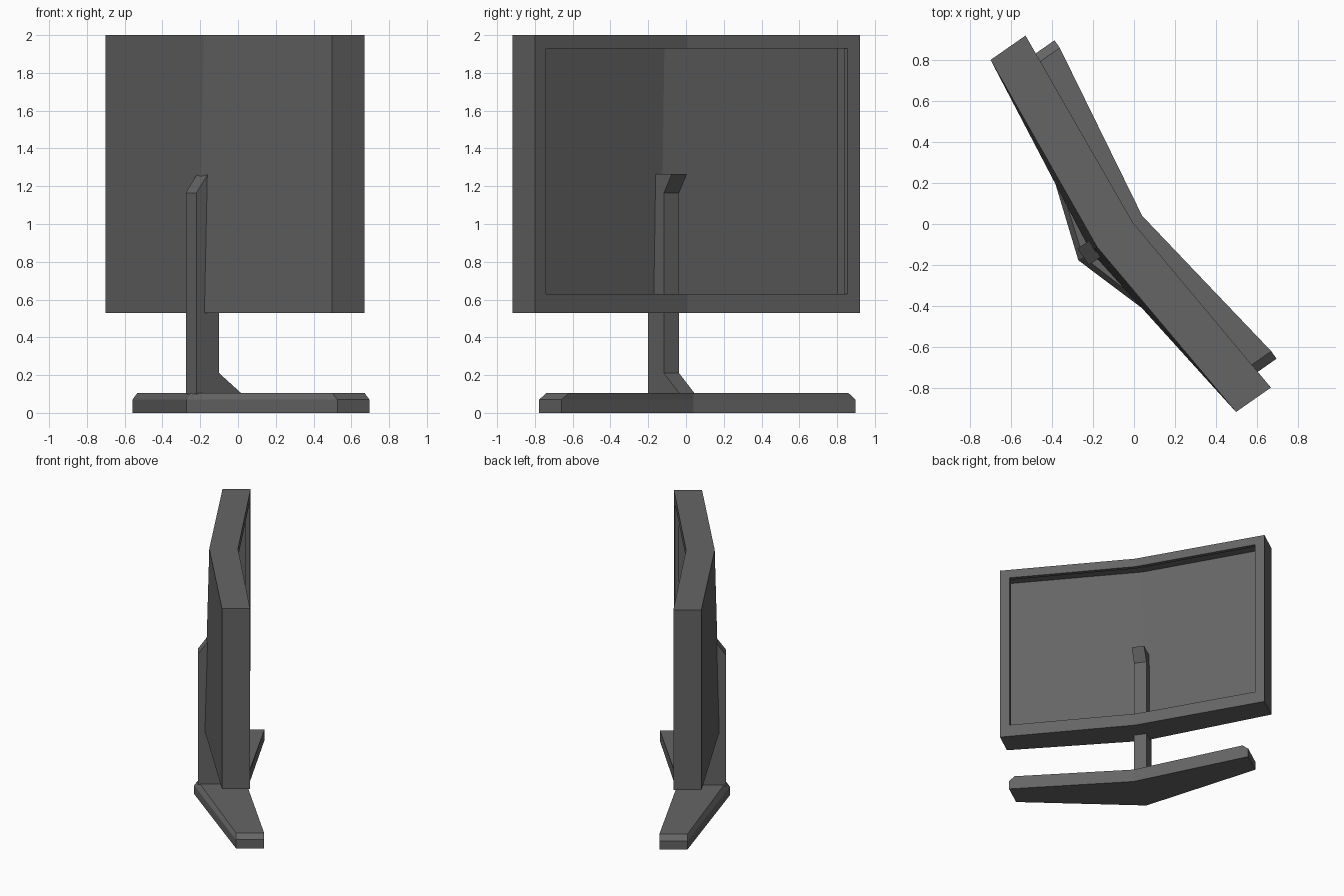
import bpy, bmesh

cube = bpy.data.objects.get("Cube")
if cube:
    bpy.data.objects.remove(cube, do_unlink=True)

# Single dark plastic colour
plastic = bpy.data.materials.new("dark_grey_plastic")
plastic.use_nodes = True
GREY = (0.13, 0.13, 0.13, 1.0)
plastic.diffuse_color = GREY
plastic.node_tree.nodes["Principled BSDF"].inputs["Base Color"].default_value = GREY

TURN = -0.962           # whole model is swivelled about z
CENTRE = (-0.006, 0.008, 0)


def loft(name, loops, cap_start=True, cap_end=True):
    """Skin a stack of equal loops; caps are split along the middle fold."""
    bm = bmesh.new()
    rings = [[bm.verts.new(p) for p in loop] for loop in loops]
    n = len(rings[0])
    for a, b in zip(rings, rings[1:]):
        for i in range(n):
            j = (i + 1) % n
            bm.faces.new((a[i], a[j], b[j], b[i]))
    caps = [(0, 1, 4, 5), (1, 2, 3, 4)] if n == 6 else [(0, 1, 2, 3)]
    for ring, wanted, step in ((rings[0], cap_start, -1), (rings[-1], cap_end, 1)):
        if wanted:
            for cap in caps:
                bm.faces.new([ring[i] for i in cap[::step]])
    bmesh.ops.recalc_face_normals(bm, faces=bm.faces)
    mesh = bpy.data.meshes.new(name)
    bm.to_mesh(mesh)
    bm.free()
    mesh.materials.append(plastic)
    obj = bpy.data.objects.new(name, mesh)
    obj.rotation_euler.z = TURN
    obj.location = CENTRE
    bpy.context.collection.objects.link(obj)
    return obj


def screen_loop(half, low, high, end_y, mid_low_y, mid_high_y):
    return [(-half, end_y, low), (0, mid_low_y, low), (half, end_y, low),
            (half, end_y, high), (0, mid_high_y, high), (-half, end_y, high)]


# Folded screen housing: back, front rim, opening and shallow lip
HALF, OPEN, SAG, LIP = 1.048, 0.972, 0.092, 0.03
open_y = SAG * OPEN / HALF
loft("screen_housing", [
    screen_loop(HALF, 0.53, 2.0, -0.116, -0.25, -0.212),
    screen_loop(HALF, 0.53, 2.0, SAG, 0, 0),
    screen_loop(OPEN, 0.63, 1.93, open_y, 0, 0),
    screen_loop(OPEN, 0.63, 1.93, open_y - LIP, -LIP, -LIP),
], cap_end=False)


def base_loop(z, half, mid_back):
    return [(-half, -0.013, z), (0, mid_back, z), (half, -0.013, z),
            (half, 0.195, z), (0, 0.056, z), (-half, 0.195, z)]


# V-shaped base with bevelled ends and rear corner
loft("base", [base_loop(0, 0.948, -0.324), base_loop(0.07, 0.948, -0.324),
              base_loop(0.105, 0.903, -0.295)])


def post_loop(z, back, front, half=0.049):
    return [(-half, back, z), (half, back, z), (half, front, z), (-half, front, z)]


# Post with flared foot and top bent forward into the housing
loft("post", [post_loop(0.1, -0.295, 0.0), post_loop(0.21, -0.295, -0.148),
              post_loop(1.165, -0.295, -0.148), post_loop(1.265, -0.222, -0.075)])
